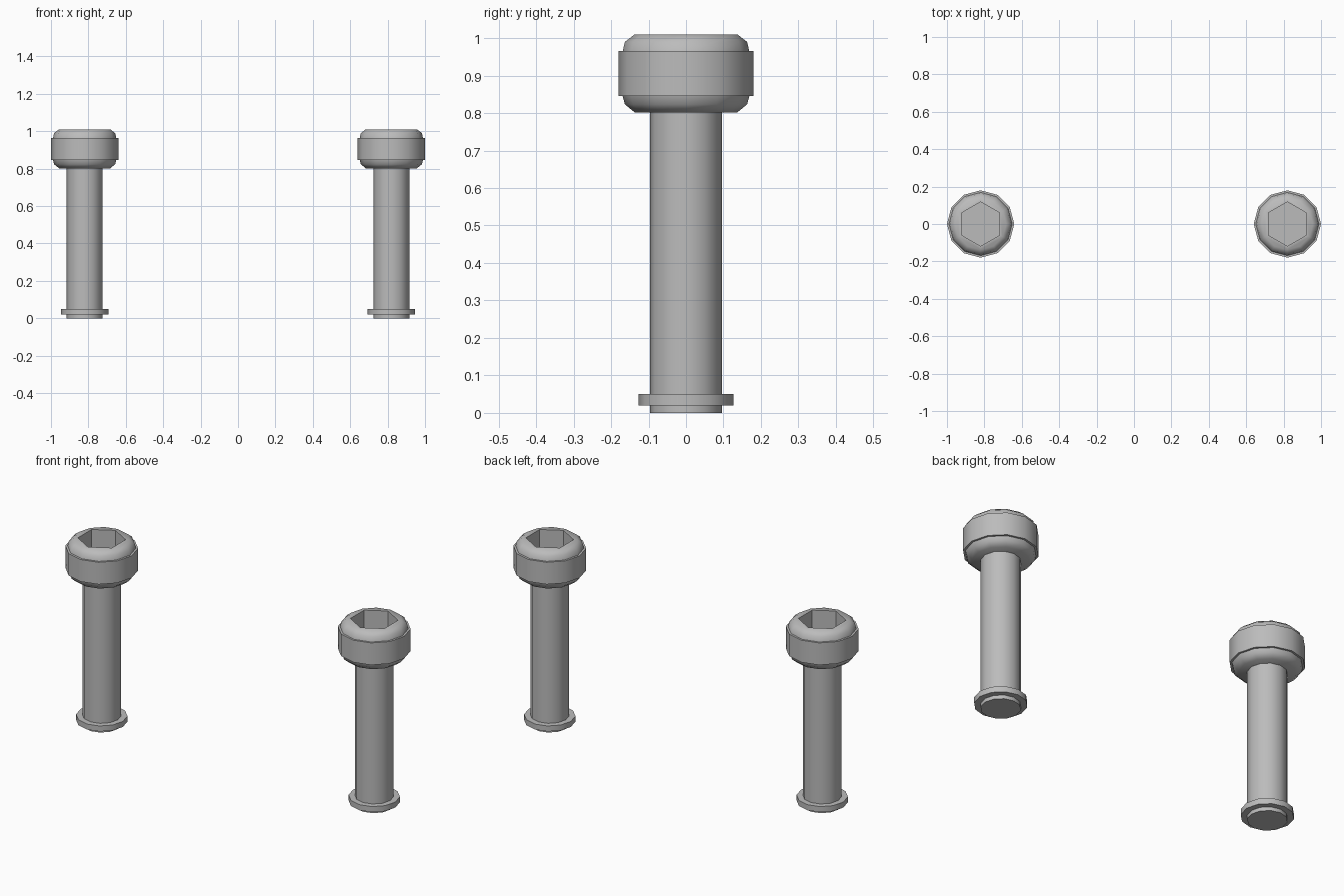
import bpy, bmesh, math

cube = bpy.data.objects.get("Cube")
if cube:
    bpy.data.objects.remove(cube)

SIDES = 12
steel = bpy.data.materials.new("grey_steel")
steel.use_nodes = True
grey = (0.5, 0.5, 0.5, 1)
steel.diffuse_color = grey
steel.node_tree.nodes["Principled BSDF"].inputs["Base Color"].default_value = grey


def lathe(name, profile, x, sides=SIDES, turn=0):
    """Closed solid of revolution from (radius, height) points, bottom to top."""
    bm = bmesh.new()
    rings = []
    for r, z in profile:
        angles = [turn + 2 * math.pi * i / sides for i in range(sides)]
        rings.append([bm.verts.new((r * math.cos(a), r * math.sin(a), z)) for a in angles])
    for low, high in zip(rings, rings[1:]):
        for i in range(sides):
            j = (i + 1) % sides
            bm.faces.new((low[i], low[j], high[j], high[i]))
    bm.faces.new(rings[0][::-1])
    bm.faces.new(rings[-1])
    mesh = bpy.data.meshes.new(name)
    bm.to_mesh(mesh)
    bm.free()
    mesh.materials.append(steel)
    ob = bpy.data.objects.new(name, mesh)
    ob.location.x = x
    bpy.context.collection.objects.link(ob)
    return ob


def select(ob):
    bpy.ops.object.select_all(action='DESELECT')
    ob.select_set(True)
    bpy.context.view_layer.objects.active = ob


def smooth(ob):
    select(ob)
    bpy.ops.object.shade_smooth_by_angle(angle=math.radians(46))


for side, x in (("left", 0.82), ("right", -0.82)):
    # Shaft with a thin retaining flange near its foot
    smooth(lathe(side + "_shaft", [(0.096, 0), (0.096, 0.82)], x))
    smooth(lathe(side + "_flange", [(0.127, 0.02), (0.127, 0.05)], x))

    # Rounded head with a raised band
    head = lathe(side + "_head", [
        (0.137, 0.802), (0.163, 0.823), (0.169, 0.845), (0.18, 0.845),
        (0.18, 0.965), (0.169, 0.965), (0.163, 0.99), (0.137, 1.01)], x)

    # Hexagonal drive socket
    cutter = lathe("socket_cutter", [(0.118, 0.87), (0.118, 1.1)], x, 6, math.pi / 6)
    cutter.hide_render = True
    cut = head.modifiers.new("socket", 'BOOLEAN')
    cut.operation = 'DIFFERENCE'
    cut.solver = 'EXACT'
    cut.object = cutter
    select(head)
    bpy.ops.object.modifier_apply(modifier=cut.name)
    bpy.data.objects.remove(cutter)
    smooth(head)
